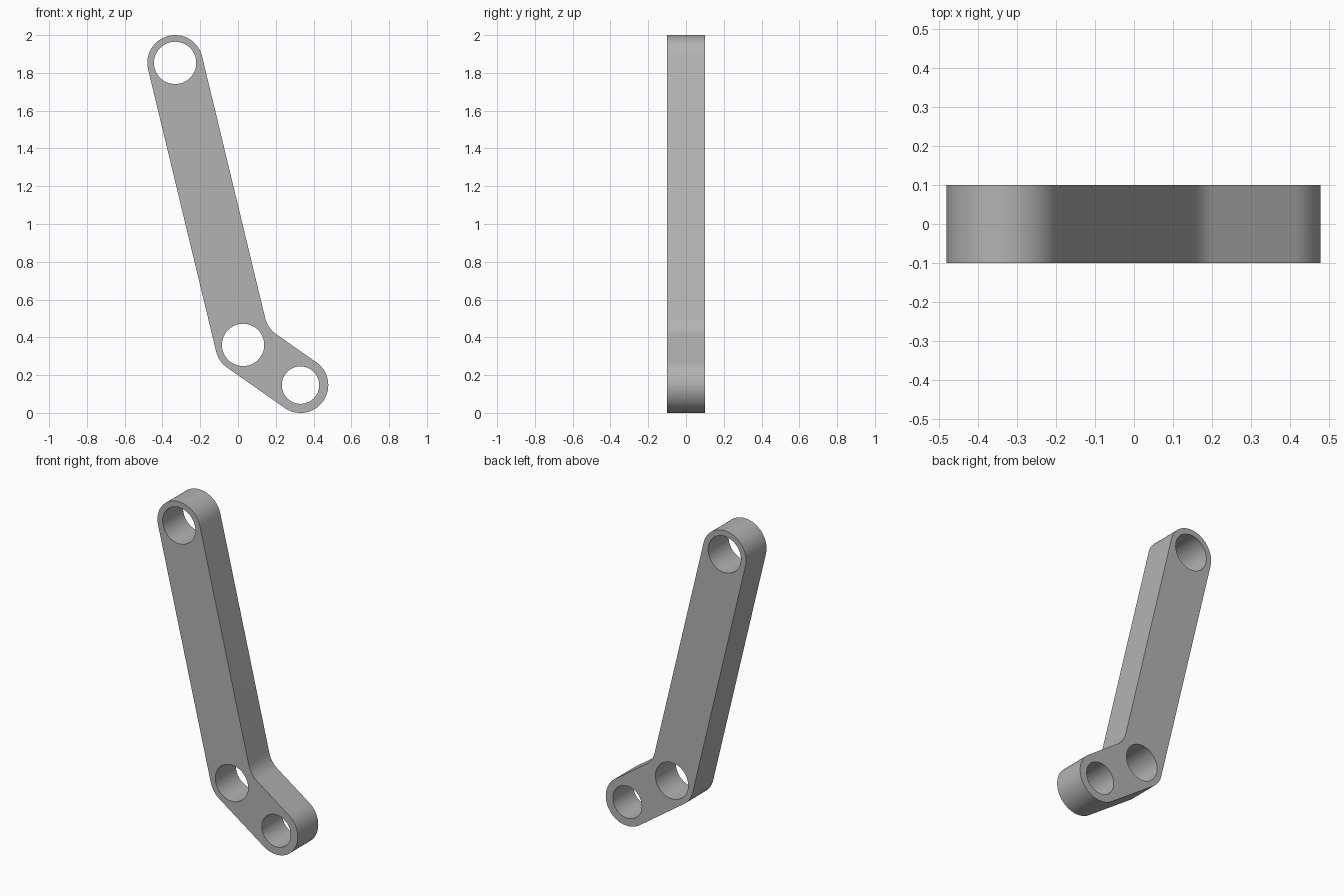
import bpy
import bmesh
import math
from mathutils import Vector

if "Cube" in bpy.data.objects:
    bpy.data.objects.remove(bpy.data.objects["Cube"])

# Pivot centres in the (x, z) plane, bar radius and half thickness
TOP, ELBOW, TIP = Vector((-0.333, 1.853)), Vector((0.027, 0.36)), Vector((0.331, 0.147))
R, HALF = 0.147, 0.1
HOLES = [("top_hole", TOP, 0.112), ("elbow_hole", ELBOW, 0.112), ("tip_hole", TIP, 0.099)]

steel = bpy.data.materials.new("grey_metal")
steel.use_nodes = True
GREY = (0.45, 0.45, 0.45, 1)
steel.diffuse_color = GREY
steel.node_tree.nodes["Principled BSDF"].inputs["Base Color"].default_value = GREY


def arc(centre, start, end, steps):
    """Points of radius R around a centre, from one angle to another."""
    angles = [start + (end - start) * i / steps for i in range(steps + 1)]
    return [centre + R * Vector((math.cos(a), math.sin(a))) for a in angles]


def prism(name, points, half):
    """Solid made by extruding an (x, z) outline along y."""
    bm = bmesh.new()
    face = bm.faces.new([bm.verts.new((p.x, -half, p.y)) for p in points])
    new = bmesh.ops.extrude_face_region(bm, geom=[face])["geom"]
    verts = [v for v in new if isinstance(v, bmesh.types.BMVert)]
    bmesh.ops.translate(bm, verts=verts, vec=(0, 2 * half, 0))
    bmesh.ops.recalc_face_normals(bm, faces=bm.faces)
    mesh = bpy.data.meshes.new(name)
    bm.to_mesh(mesh)
    bm.free()
    mesh.materials.append(steel)
    obj = bpy.data.objects.new(name, mesh)
    bpy.context.collection.objects.link(obj)
    return obj


# Angles of the normals on the right of the long arm and above the short arm
long_dir, short_dir = ELBOW - TOP, TIP - ELBOW
n_long = math.atan2(long_dir.y, long_dir.x) + math.pi / 2
n_short = math.atan2(short_dir.y, short_dir.x) + math.pi / 2

# Inner fillet centre, mirrored from the elbow across the inside corner
mid, half_turn = (n_long + n_short) / 2, (n_short - n_long) / 2
fillet = ELBOW + Vector((math.cos(mid), math.sin(mid))) * (2 * R / math.cos(half_turn))

# Bent link outline: rounded ends, rounded outer elbow, inner fillet
outline = (arc(TOP, n_long, n_long + math.pi, 40)
           + arc(ELBOW, n_long + math.pi, n_short + math.pi, 12)
           + arc(TIP, n_short - math.pi, n_short, 40)
           + arc(fillet, n_short + math.pi, n_long + math.pi, 12))
link = prism("bent_link", outline, HALF)

# Pivot holes
bpy.context.view_layer.objects.active = link
for name, centre, radius in HOLES:
    circle = [centre + radius / R * (p - centre) for p in arc(centre, 0, 2 * math.pi, 64)[:-1]]
    cutter = prism(name, circle, HALF * 2)
    cutter.hide_render = True
    cut = link.modifiers.new(name, "BOOLEAN")
    cut.operation, cut.solver, cut.object = "DIFFERENCE", "EXACT", cutter
    bpy.ops.object.modifier_apply(modifier=cut.name)
    bpy.data.objects.remove(cutter)

bpy.ops.object.select_all(action="DESELECT")
link.select_set(True)
bpy.ops.object.shade_smooth_by_angle(angle=math.radians(35))
